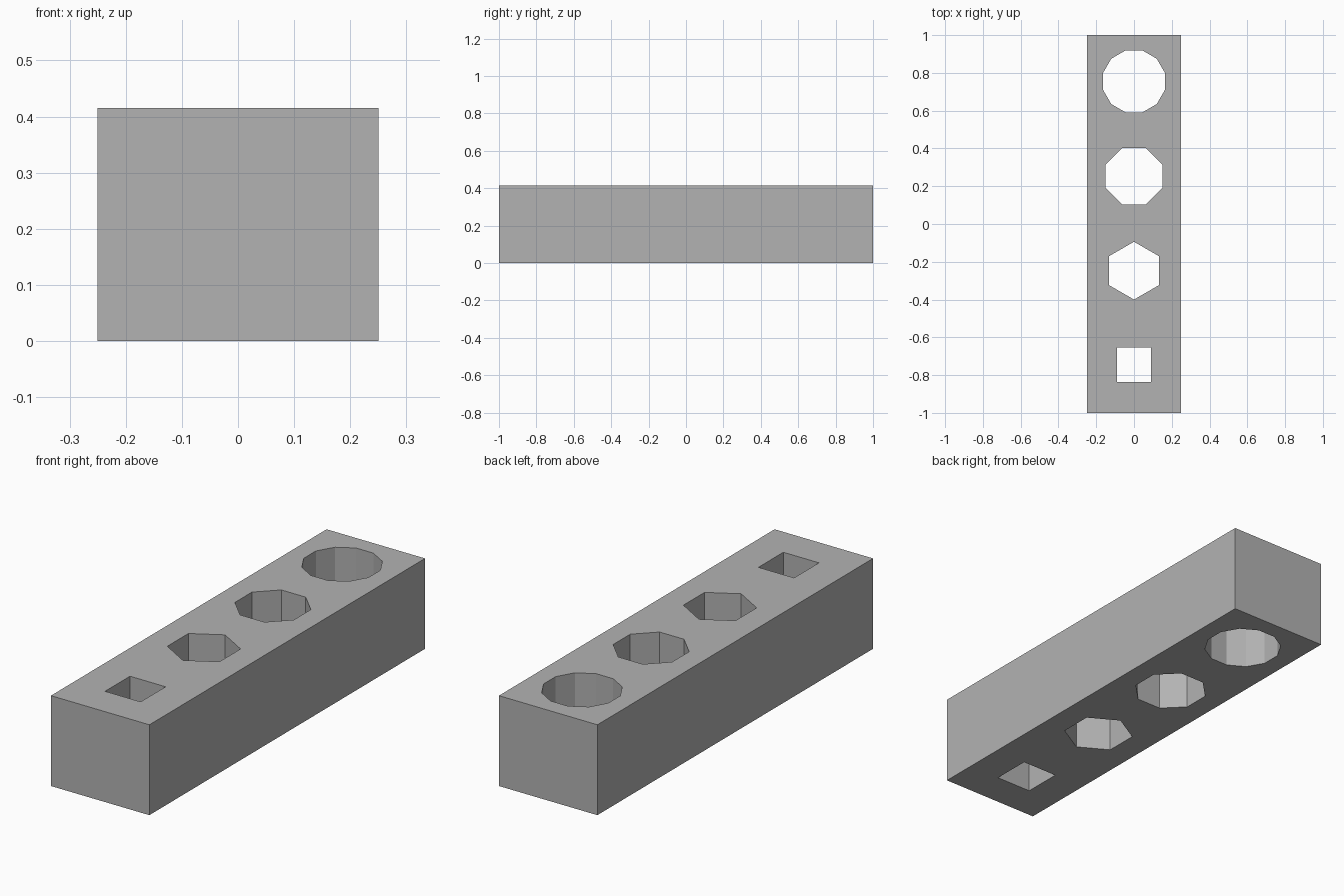
import bpy
import bmesh
from math import cos, sin, pi

HALF_X, HALF_Y, HEIGHT = 0.25, 1.0, 0.415

# Hole profiles: sides, centre y, corner radius
HOLES = [
    (4, -0.745, 0.128),
    (6, -0.247, 0.153),
    (8, 0.253, 0.162),
    (12, 0.755, 0.17),
]

default = bpy.data.objects.get("Cube")
if default:
    bpy.data.objects.remove(default, do_unlink=True)


def make_material(name, colour):
    mat = bpy.data.materials.new(name)
    mat.use_nodes = True
    mat.diffuse_color = colour
    mat.node_tree.nodes["Principled BSDF"].inputs["Base Color"].default_value = colour
    return mat


def add_loop(bm, points):
    verts = [bm.verts.new((x, y, 0)) for x, y in points]
    return [bm.edges.new((a, b)) for a, b in zip(verts, verts[1:] + verts[:1])]


def polygon(sides, centre_y, radius):
    # The hexagon has a corner on the y axis, the others a flat side
    turn = pi / sides
    return [(radius * cos(2 * pi * i / sides + turn),
             centre_y + radius * sin(2 * pi * i / sides + turn))
            for i in range(sides)]


# Block outline with the holes left open, raised into a solid
bm = bmesh.new()
edges = add_loop(bm, [(-HALF_X, -HALF_Y), (HALF_X, -HALF_Y),
                      (HALF_X, HALF_Y), (-HALF_X, HALF_Y)])
for hole in HOLES:
    edges += add_loop(bm, polygon(*hole))
bmesh.ops.triangle_fill(bm, edges=edges, use_beauty=True)
raised = bmesh.ops.extrude_face_region(bm, geom=bm.faces[:], use_keep_orig=True)
top = [v for v in raised["geom"] if isinstance(v, bmesh.types.BMVert)]
bmesh.ops.translate(bm, vec=(0, 0, HEIGHT), verts=top)
bmesh.ops.recalc_face_normals(bm, faces=bm.faces[:])

mesh = bpy.data.meshes.new("holed_block")
bm.to_mesh(mesh)
bm.free()
mesh.materials.append(make_material("plain grey", (0.45, 0.45, 0.45, 1)))
block = bpy.data.objects.new("holed_block", mesh)
bpy.context.collection.objects.link(block)
